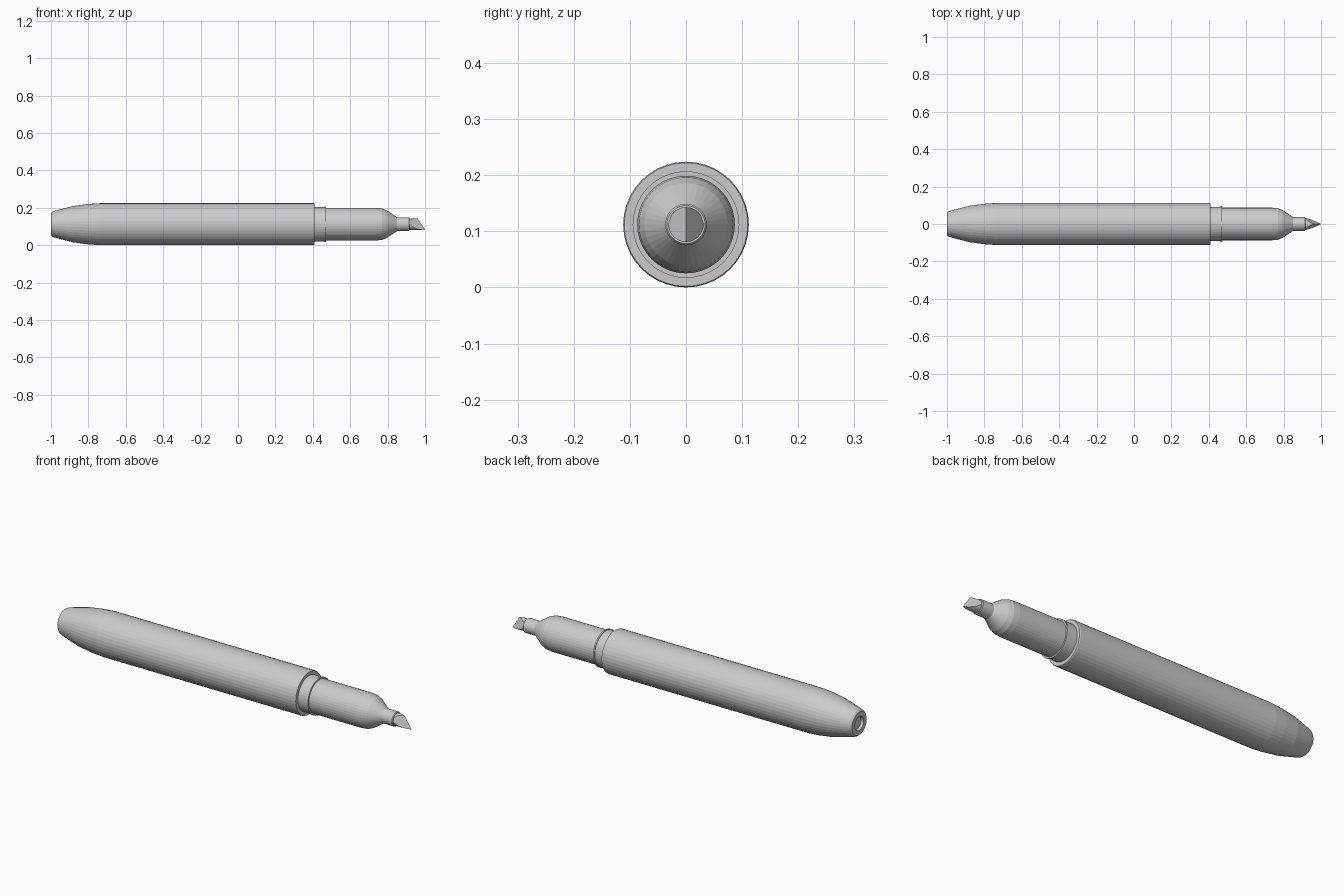
import bpy, bmesh, math
from mathutils import Vector

if "Cube" in bpy.data.objects:
    bpy.data.objects.remove(bpy.data.objects["Cube"])

SEG = 40
AXIS_Z = 0.112

grey = bpy.data.materials.new("light grey plastic")
grey.diffuse_color = (0.6, 0.6, 0.6, 1)
grey.use_nodes = True
grey.node_tree.nodes["Principled BSDF"].inputs["Base Color"].default_value = grey.diffuse_color


def finish(name, bm):
    bmesh.ops.recalc_face_normals(bm, faces=bm.faces[:])
    me = bpy.data.meshes.new(name)
    bm.to_mesh(me)
    bm.free()
    me.materials.append(grey)
    ob = bpy.data.objects.new(name, me)
    ob.location.z = AXIS_Z
    bpy.context.collection.objects.link(ob)
    return ob


def lathe(profile):
    """Revolve (x, radius) points round the pen axis, capping both ends."""
    bm = bmesh.new()
    rings = []
    for x, r in profile:
        rings.append([bm.verts.new((x, r * math.cos(2 * math.pi * i / SEG),
                                    r * math.sin(2 * math.pi * i / SEG)))
                      for i in range(SEG)])
    for a, b in zip(rings, rings[1:]):
        for i in range(SEG):
            j = (i + 1) % SEG
            bm.faces.new((a[i], a[j], b[j], b[i]))
    bm.faces.new(rings[0])
    bm.faces.new(rings[-1])
    return bm


# Barrel with tapered tail and a shallow recess in the end
finish("barrel", lathe([
    (-0.985, 0.034), (-1.0, 0.036), (-1.0, 0.060), (-0.992, 0.067), (-0.975, 0.073),
    (-0.88, 0.097), (-0.80, 0.108), (-0.74, 0.112),
    (0.405, 0.112), (0.41, 0.110), (0.41, 0.08)]))

# Collar with a thin raised ring
finish("collar", lathe([
    (0.40, 0.092), (0.462, 0.092), (0.462, 0.095), (0.470, 0.095), (0.470, 0.08)]))

# Grip section with rounded shoulder and cone
finish("grip", lathe([
    (0.46, 0.087), (0.74, 0.087), (0.77, 0.084), (0.795, 0.074),
    (0.85, 0.037), (0.85, 0.03)]))

# Nib holder
finish("nib_holder", lathe([
    (0.84, 0.037), (0.913, 0.037), (0.917, 0.034), (0.917, 0.02)]))

# Chisel nib: a rod cut by two planes that meet in a slanted edge
nib = lathe([(0.90, 0.031), (1.02, 0.031)])
top, tip = Vector((0.96, 0, 0.031)), Vector((1.0, 0, -0.03))
for side in (1, -1):
    back = Vector((-1, side * 0.5, 0))
    normal = (tip - top).cross(back).normalized()
    if normal.x < 0:
        normal = -normal
    cut = bmesh.ops.bisect_plane(
        nib, geom=nib.verts[:] + nib.edges[:] + nib.faces[:],
        plane_co=top, plane_no=normal, clear_outer=True)
    edges = [e for e in cut["geom_cut"] if isinstance(e, bmesh.types.BMEdge)]
    bmesh.ops.holes_fill(nib, edges=edges, sides=0)
finish("chisel_nib", nib)
